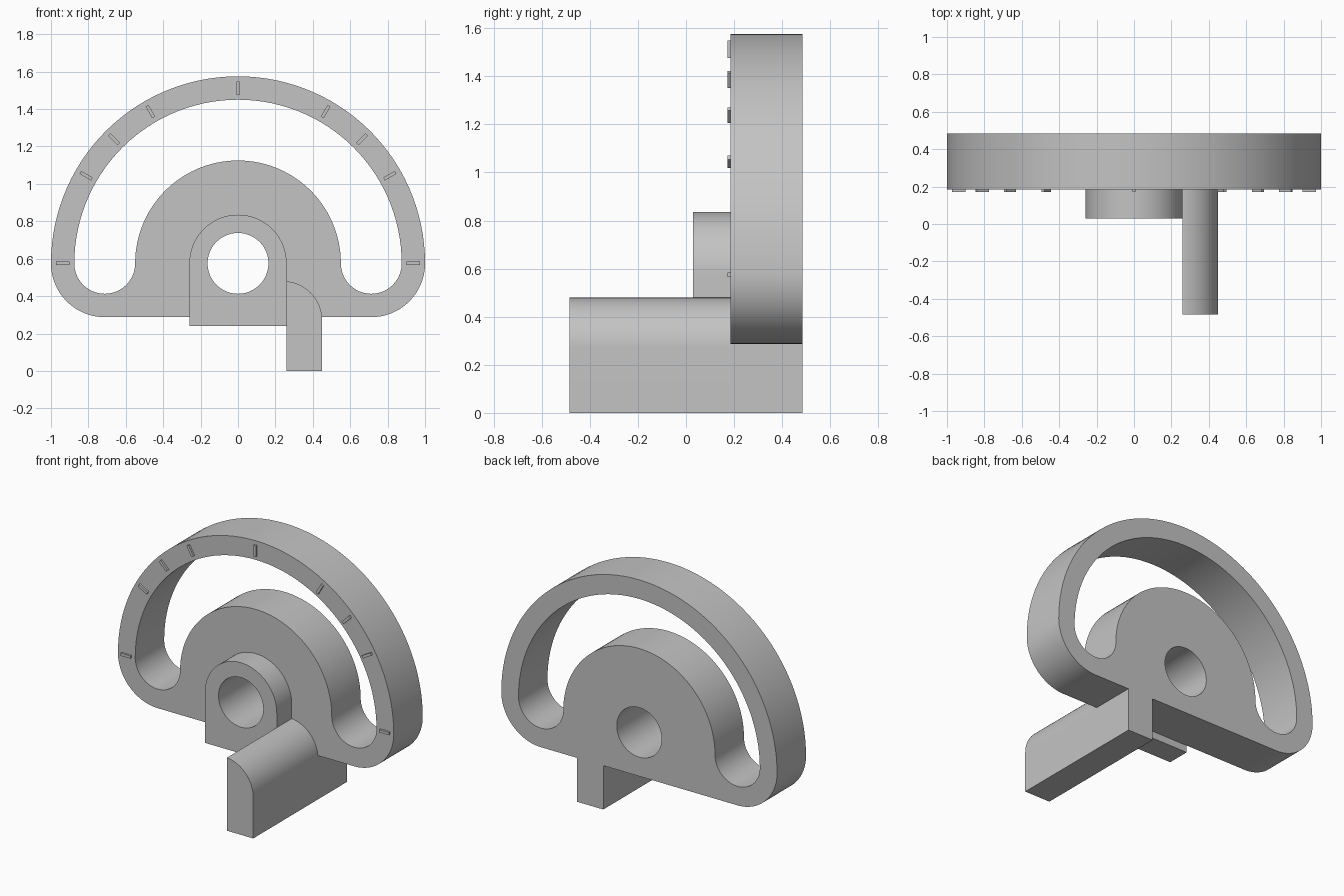
import bpy, bmesh
from math import sin, cos, radians, pi
from mathutils import Matrix

if "Cube" in bpy.data.objects:
    bpy.data.objects.remove(bpy.data.objects["Cube"], do_unlink=True)

grey = bpy.data.materials.new("plain grey")
grey.use_nodes = True
grey.diffuse_color = (0.55, 0.55, 0.55, 1)
grey.node_tree.nodes["Principled BSDF"].inputs["Base Color"].default_value = grey.diffuse_color

AXIS = 0.575                  # height of the bore axis
BACK, FACE = 0.485, 0.185     # rear and front of the plate
BORE = 0.1625
END = 0.7125                  # centre of the rounded slot ends


def arc(cx, cz, r, a, b):
    n = max(2, round(abs(b - a) / 3))
    angles = [radians(a + (b - a) * i / n) for i in range(n + 1)]
    return [(cx + r * cos(t), cz + r * sin(t)) for t in angles]


def clean(points):
    """Drop repeated points where arcs join."""
    out = []
    for p in points:
        if not out or abs(p[0] - out[-1][0]) + abs(p[1] - out[-1][1]) > 1e-4:
            out.append(p)
    if abs(out[0][0] - out[-1][0]) + abs(out[0][1] - out[-1][1]) < 1e-4:
        out.pop()
    return out


def finish(name, mesh):
    mesh.materials.clear()
    mesh.materials.append(grey)
    mesh.shade_smooth()
    mesh.set_sharp_from_angle(angle=radians(30))
    obj = bpy.data.objects.new(name, mesh)
    bpy.context.scene.collection.objects.link(obj)
    return obj


def slab(name, loops, y0, y1):
    """Extrude filled x-z outlines (later loops are holes) from y0 to y1."""
    curve = bpy.data.curves.new(name + "_outline", "CURVE")
    curve.dimensions = "2D"
    curve.fill_mode = "BOTH"
    curve.extrude = (y1 - y0) / 2
    for loop in loops:
        pts = clean(loop)
        spline = curve.splines.new("POLY")
        spline.points.add(len(pts) - 1)
        for point, (x, z) in zip(spline.points, pts):
            point.co = (x, z, 0, 1)
        spline.use_cyclic_u = True
    temp = bpy.data.objects.new(name + "_temp", curve)
    mesh = bpy.data.meshes.new_from_object(temp)
    bpy.data.objects.remove(temp)
    bpy.data.curves.remove(curve)
    mesh.name = name
    bm = bmesh.new()
    bm.from_mesh(mesh)
    bmesh.ops.remove_doubles(bm, verts=bm.verts, dist=1e-5)
    bm.transform(Matrix.Translation((0, (y0 + y1) / 2, 0)) @ Matrix.Rotation(pi / 2, 4, "X"))
    bmesh.ops.recalc_face_normals(bm, faces=bm.faces)
    bm.to_mesh(mesh)
    bm.free()
    return finish(name, mesh)


# Dial plate with curved slot and bore
bore = arc(0, AXIS, BORE, 0, 360)
rim = (arc(0, AXIS, 1, 0, 180) + arc(-END, AXIS, 1 - END, 180, 270)
       + arc(END, AXIS, 1 - END, 270, 360))
slot = (arc(0, AXIS, 0.875, 0, 180) + arc(-END, AXIS, BORE, 180, 360)
        + arc(0, AXIS, 0.55, 180, 0) + arc(END, AXIS, BORE, 180, 360))
slab("dial_plate", [rim, slot, bore], FACE, BACK)

# Bearing boss in front of the plate
boss = arc(0, AXIS, 0.26, 0, 180) + [(-0.26, 0.24), (0.26, 0.24)]
slab("bearing_boss", [boss, bore], 0.03, FACE)

# Rounded bar and its foot below the plate
bar = [(0.26, 0), (0.45, 0)] + arc(0.24, 0.27, 0.21, 0, 84.5) + [(0.26, 0.479)]
slab("rounded_bar", [bar], -BACK, FACE)
slab("bar_foot", [[(0.26, 0), (0.45, 0), (0.45, 0.2875), (0.26, 0.2875)]], FACE, BACK)

# Raised scale marks around the rim
for i, angle in enumerate((0, 30, 45, 60, 90, 120, 135, 150, 180)):
    bm = bmesh.new()
    bmesh.ops.create_cube(bm, size=1)
    bm.transform(Matrix.Translation((0, 0, AXIS)) @ Matrix.Rotation(-radians(angle), 4, "Y")
                 @ Matrix.Translation((0.9375, FACE - 0.004, 0))
                 @ Matrix.Diagonal((0.072, 0.018, 0.018, 1)))
    mark = bpy.data.meshes.new("scale_mark")
    bm.to_mesh(mark)
    bm.free()
    finish(f"scale_mark_{i + 1}", mark)
